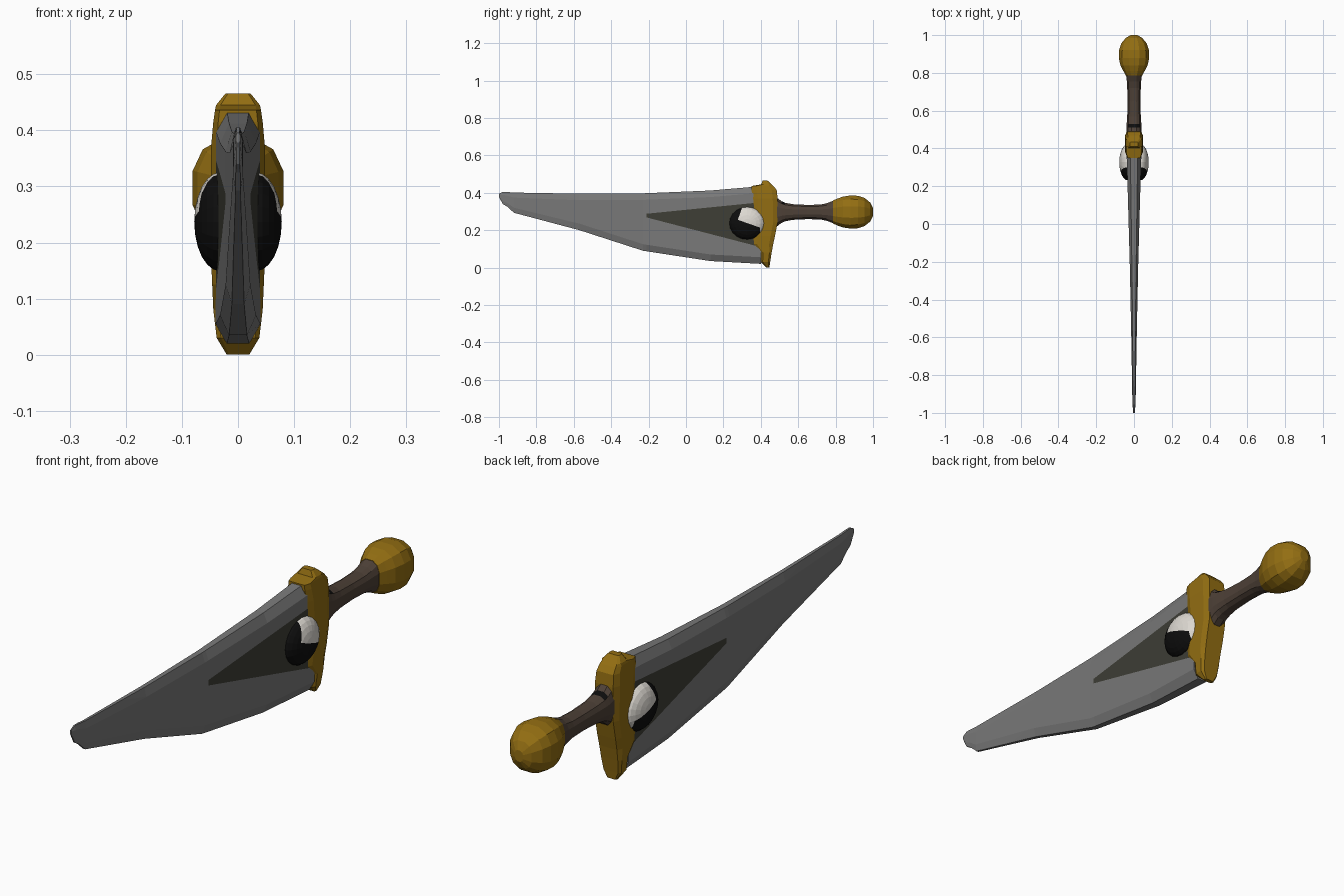
import bpy, bmesh, math
from mathutils import Vector

if "Cube" in bpy.data.objects:
    bpy.data.objects.remove(bpy.data.objects["Cube"])


def material(name, rgb):
    m = bpy.data.materials.new(name)
    m.diffuse_color = (*rgb, 1)
    m.use_nodes = True
    m.node_tree.nodes["Principled BSDF"].inputs["Base Color"].default_value = m.diffuse_color
    return m


STEEL = material("steel grey", (0.19, 0.19, 0.19))
DARK = material("dark groove", (0.048, 0.048, 0.036))
GOLD = material("old gold", (0.29, 0.155, 0.006))
LEATHER = material("brown leather", (0.075, 0.052, 0.038))
BLACK = material("black", (0.004, 0.004, 0.004))
WHITE = material("ivory white", (0.72, 0.69, 0.64))


def finish(name, bm, mats, rule=None):
    """Turn a bmesh into an object, choosing materials by a rule on face centres."""
    bmesh.ops.recalc_face_normals(bm, faces=bm.faces)
    if rule:
        for f in bm.faces:
            f.material_index = rule(f)
    me = bpy.data.meshes.new(name)
    bm.to_mesh(me)
    bm.free()
    for m in mats:
        me.materials.append(m)
    ob = bpy.data.objects.new(name, me)
    bpy.context.collection.objects.link(ob)
    return ob


def loft(rings):
    """Skin a list of equal-length closed rings and cap the ends."""
    bm = bmesh.new()
    loops = [[bm.verts.new(p) for p in r] for r in rings]
    n = len(loops[0])
    for a, b in zip(loops, loops[1:]):
        for i in range(n):
            j = (i + 1) % n
            bm.faces.new((a[i], a[j], b[j], b[i]))
    bm.faces.new(loops[0])
    bm.faces.new(loops[-1])
    return bm


def cut(bm, point, direction):
    """Slice along a line in the side (y, z) plane."""
    (y, z), (dy, dz) = point, direction
    bmesh.ops.bisect_plane(bm, geom=bm.verts[:] + bm.edges[:] + bm.faces[:],
                           plane_co=(0, y, z), plane_no=Vector((0, -dz, dy)).normalized())


def octagon(lo, hi, t, c, inner=0.5):
    """Flat bar section: (thickness, height) points with chamfered ends."""
    half = [(inner * t, lo), (t, lo + c), (t, hi - c), (inner * t, hi)]
    return half + [(-x, v) for x, v in reversed(half)]


# Blade: y, bottom, top, half thickness
blade = [(-1, .378, .395, .004), (-.98, .34, .405, .006), (-.955, .325, .404, .008),
         (-.92, .293, .401, .009), (-.57, .2, .395, .015), (-.23, .09, .397, .022),
         (.13, .035, .412, .032), (.40, .02, .435, .040)]
bm = loft([[(x, y, z) for x, z in octagon(lo, hi, t, min(.035, .25 * (hi - lo)))]
           for y, lo, hi, t in blade])
UP, DOWN = .1, -.26          # slopes of the groove's edges
cut(bm, (-.21, .288), (1, UP))
cut(bm, (-.21, .268), (1, DOWN))
cut(bm, (-.21, .28), (0, 1))


def groove(f):
    _, y, z = f.calc_center_median()
    d = y + .21
    return int(abs(f.normal.x) > .5 and d > 0 and .268 + DOWN * d < z < .288 + UP * d)


finish("blade", bm, [STEEL, DARK], groove)

# Guard: z, front y, back y, half thickness
guard = [(0, .43, .446, .02), (.03, .40, .45, .038), (.08, .40, .458, .044),
         (.125, .358, .466, .046), (.17, .36, .476, .048), (.24, .37, .49, .048),
         (.37, .358, .49, .048), (.415, .35, .485, .044), (.436, .35, .468, .041),
         (.445, .402, .458, .039), (.466, .41, .435, .022)]
finish("guard", loft([[(x, y, z) for x, y in octagon(a, b, t, .2 * (b - a), .8)]
                      for z, a, b, t in guard]), [GOLD])


def handle_ring(y, rx, rz, zc=.297, n=12):
    """Slightly squared oval section across the handle."""
    ring = []
    for i in range(n):
        a = 2 * math.pi * (i + .5) / n
        c, s = math.cos(a), math.sin(a)
        ring.append((rx * math.copysign(abs(c) ** .8, c), y,
                     zc + rz * math.copysign(abs(s) ** .8, s)))
    return ring


# Grip, with a small black patch on top beside the guard
grip = [(.47, .041, .09), (.49, .041, .076), (.51, .041, .06), (.53, .04, .051), (.57, .037, .043),
        (.65, .035, .039), (.72, .037, .041), (.755, .039, .049), (.787, .043, .062)]
finish("grip", loft([handle_ring(*g) for g in grip]), [LEATHER, BLACK],
       lambda f: int(f.normal.z > .5 and .505 < f.calc_center_median().y < .532))

# Pommel
pommel = [(.785, .044, .063), (.81, .058, .074), (.84, .074, .085), (.88, .083, .091),
          (.92, .082, .089), (.955, .07, .077), (.985, .045, .052), (1.0, .018, .022)]
finish("pommel", loft([handle_ring(*p) for p in pommel]), [GOLD])

# Bulging eyes, one on each side, ivory above and black below
for side, label in ((1, "right_eye"), (-1, "left_eye")):
    bm = bmesh.new()
    bmesh.ops.create_uvsphere(bm, u_segments=20, v_segments=12, radius=1)
    for v in bm.verts:
        x, y, z = v.co
        v.co = (side * (.032 + .046 * z), .327 + .096 * x, .237 + .088 * y)
    cut(bm, (.335, .235), (1, -.35))
    cut(bm, (.395, .235), (0, 1))
    cut(bm, (.27, .235), (.35, 1))

    def pupil(f):
        _, y, z = f.calc_center_median()
        below = z - .235 < -.35 * (y - .335) and y < .395
        return int(below or y < .27 + .35 * (z - .235))

    finish(label, bm, [WHITE, BLACK], pupil)
